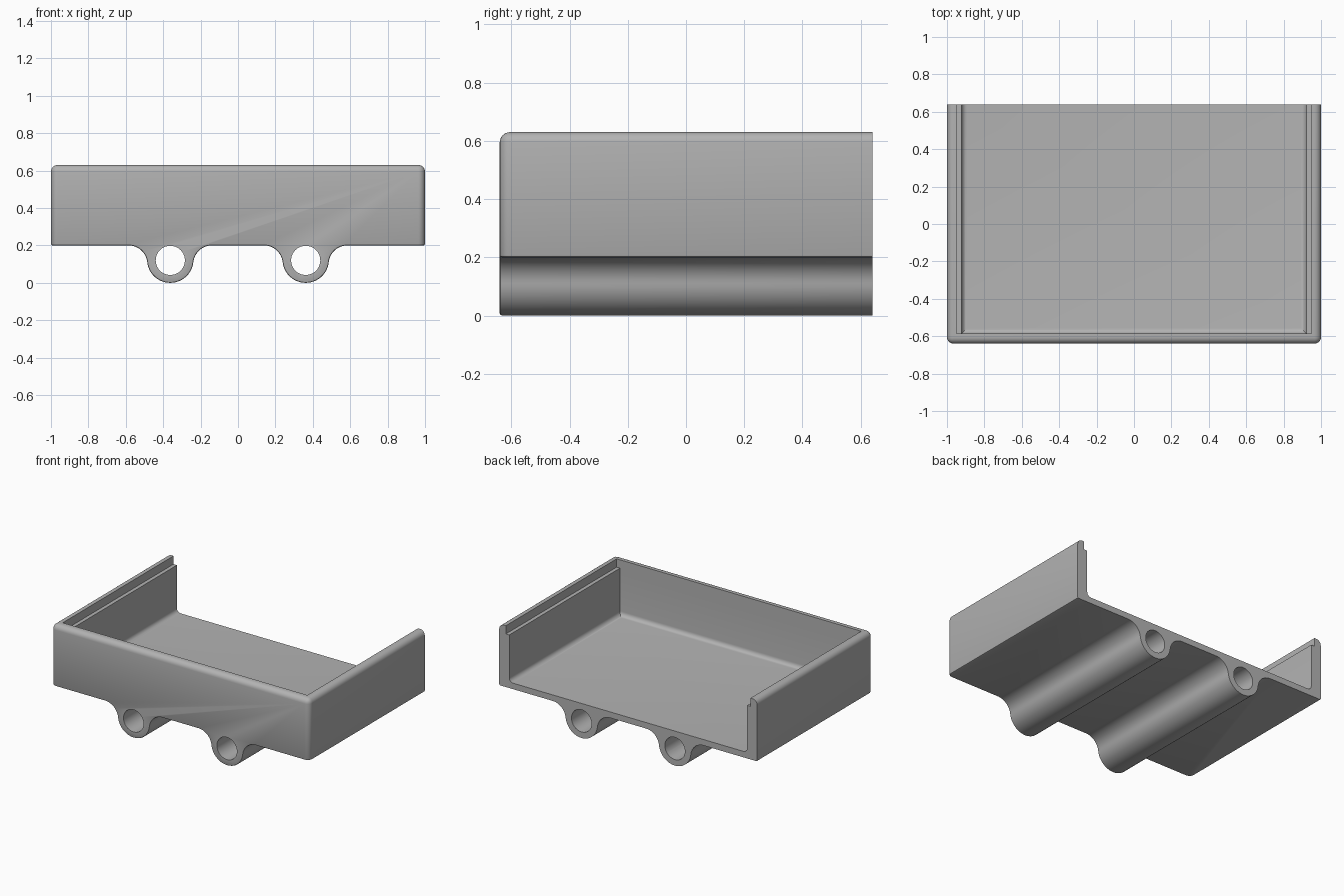
import bpy, bmesh, math
from mathutils import Vector

cube = bpy.data.objects.get("Cube")
if cube:
    bpy.data.objects.remove(cube, do_unlink=True)

FRONT, BACK = -0.64, 0.64
BASE, TOP = 0.2, 0.63           # tray underside and rim
TUBE_X, TUBE_R, HOLE_R = 0.362, 0.124, 0.078
FILLET = 0.1                    # blend between tube and underside

grey = bpy.data.materials.new("light_grey")
grey.use_nodes = True
grey.diffuse_color = (0.45, 0.45, 0.45, 1)
grey.node_tree.nodes["Principled BSDF"].inputs["Base Color"].default_value = grey.diffuse_color


def arc(cx, cz, r, a0, a1, n):
    return [(cx + r * math.cos(a0 + (a1 - a0) * i / n),
             cz + r * math.sin(a0 + (a1 - a0) * i / n)) for i in range(n + 1)]


def extrude(profile, y0, y1):
    """Extrude an x-z profile along y and return the bmesh."""
    bm = bmesh.new()
    face = bm.faces.new([bm.verts.new((x, y0, z)) for x, z in profile])
    new = bmesh.ops.extrude_face_region(bm, geom=[face])["geom"]
    bmesh.ops.translate(bm, vec=(0, y1 - y0, 0),
                        verts=[g for g in new if isinstance(g, bmesh.types.BMVert)])
    bmesh.ops.recalc_face_normals(bm, faces=bm.faces)
    return bm


def round_edges(bm, rule, radius, segments):
    """Round every sharp edge whose two end points satisfy the rule."""
    edges = [e for e in bm.edges if e.calc_face_angle(0) > 1
             and rule(e.verts[0].co, e.verts[1].co)]
    bmesh.ops.bevel(bm, geom=edges, offset=radius, segments=segments,
                    profile=0.5, affect='EDGES', clamp_overlap=True)


def make_object(name, bm):
    mesh = bpy.data.meshes.new(name)
    bm.to_mesh(mesh)
    bm.free()
    mesh.materials.append(grey)
    obj = bpy.data.objects.new(name, mesh)
    bpy.context.collection.objects.link(obj)
    return obj


# Underside outline: each tube hangs from the floor between two fillets
def tube_outline(cx):
    cz = BASE - FILLET
    dx = math.sqrt((TUBE_R + FILLET) ** 2 - (TUBE_R - cz) ** 2)
    tilt = math.asin((TUBE_R - cz) / (TUBE_R + FILLET))
    left = arc(cx - dx, cz, FILLET, math.pi / 2, tilt, 12)
    bowl = arc(cx, TUBE_R, TUBE_R, math.pi + tilt, 2 * math.pi - tilt, 28)
    right = arc(cx + dx, cz, FILLET, math.pi - tilt, math.pi / 2, 12)
    return left + bowl[1:-1] + right


outline = [(-1, TOP), (-1, BASE)] + tube_outline(-TUBE_X) + tube_outline(TUBE_X)
outline += [(1, BASE), (1, TOP)]

# Solid body with rounded rim, front corners and slightly eased underside
bm = extrude(outline, FRONT, BACK)
at_back = lambda a, b: min(a.y, b.y) > BACK - 0.001
round_edges(bm, lambda a, b: max(a.z, b.z) > TOP - 0.001 and not at_back(a, b)
            and (abs(a.x - b.x) < 0.001 or a.y < 0), 0.036, 6)
round_edges(bm, lambda a, b: max(a.z, b.z) < BASE + 0.001 and not at_back(a, b), 0.008, 2)
tray = make_object("tray", bm)

# Cavity with a ledge along both side walls, open at the back
half = [(0.922, BASE + 0.042), (0.922, 0.572), (0.948, 0.572), (0.948, TOP + 0.1)]
cavity = half + [(-x, z) for x, z in reversed(half)]
bm = extrude(cavity, -0.586, BACK + 0.1)
round_edges(bm, lambda a, b: max(a.z, b.z) < 0.3 and not (a.y > 0 and b.y > 0), 0.03, 6)
cutters = [make_object("cavity_cutter", bm)]

# Bores through the tubes
for side, cx in (("right", -TUBE_X), ("left", TUBE_X)):
    ring = arc(cx, TUBE_R - 0.004, HOLE_R, 0, 2 * math.pi, 40)[:-1]
    cutters.append(make_object(side + "_bore_cutter", extrude(ring, FRONT - 0.1, BACK + 0.1)))

bpy.ops.object.select_all(action='DESELECT')
bpy.context.view_layer.objects.active = tray
tray.select_set(True)
for cutter in cutters:
    cutter.hide_render = True
    mod = tray.modifiers.new(cutter.name, 'BOOLEAN')
    mod.operation, mod.solver, mod.object = 'DIFFERENCE', 'EXACT', cutter
    bpy.ops.object.modifier_apply(modifier=mod.name)
    bpy.data.objects.remove(cutter, do_unlink=True)

bpy.ops.object.shade_smooth_by_angle(angle=math.radians(30))
